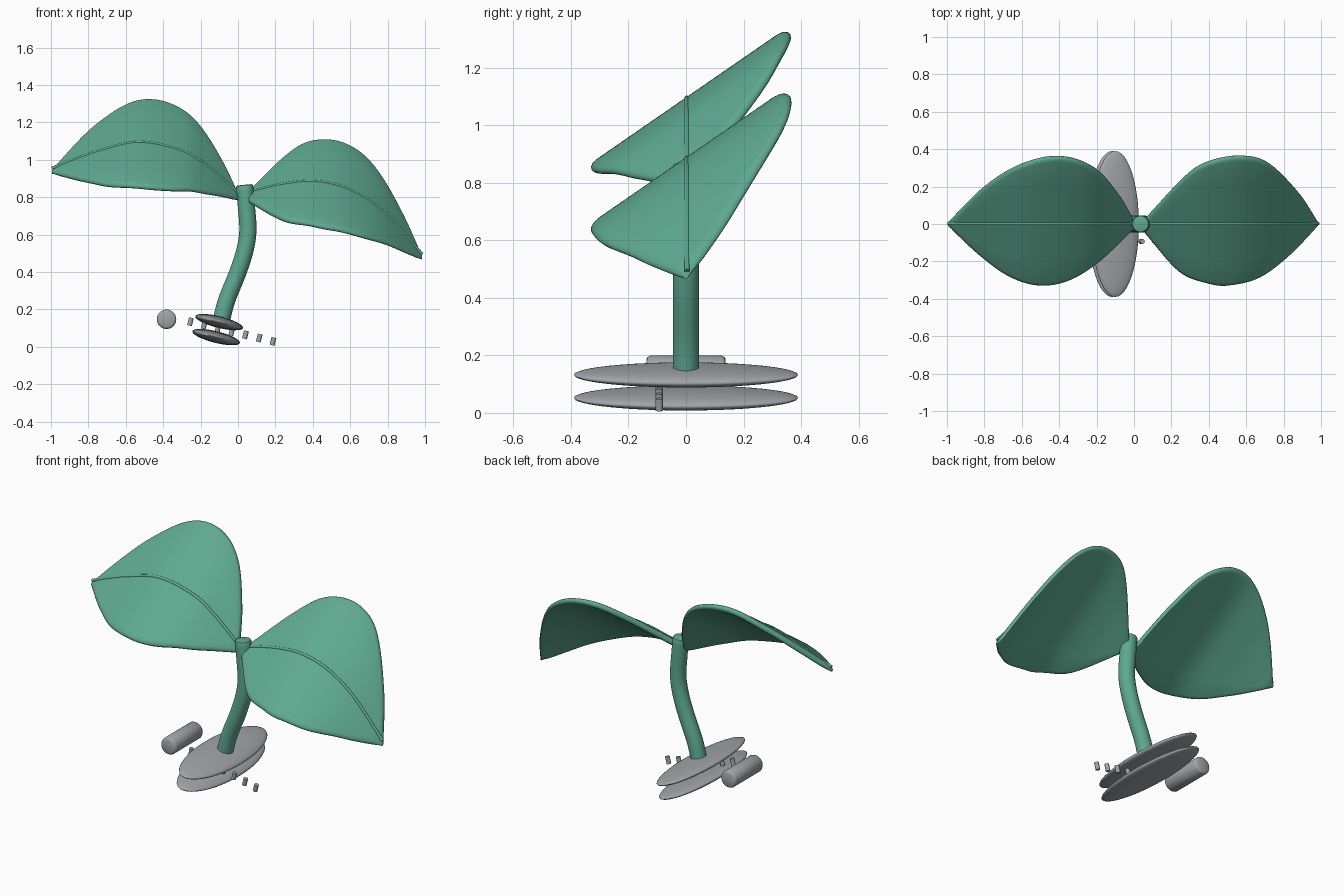
import bpy, bmesh, math
from mathutils import Matrix, Vector

if "Cube" in bpy.data.objects:
    bpy.data.objects.remove(bpy.data.objects["Cube"])


def material(name, col):
    m = bpy.data.materials.new(name)
    m.diffuse_color = (*col, 1)
    m.use_nodes = True
    m.node_tree.nodes["Principled BSDF"].inputs["Base Color"].default_value = m.diffuse_color
    return m


GREEN = material("leaf green", (0.112, 0.395, 0.28))
GREY = material("clip grey", (0.36, 0.37, 0.39))


def finish(bm, name, mat, angle=40):
    bmesh.ops.recalc_face_normals(bm, faces=bm.faces)
    me = bpy.data.meshes.new(name)
    bm.to_mesh(me)
    bm.free()
    ob = bpy.data.objects.new(name, me)
    bpy.context.collection.objects.link(ob)
    me.materials.append(mat)
    bpy.ops.object.select_all(action='DESELECT')
    ob.select_set(True)
    bpy.context.view_layer.objects.active = ob
    bpy.ops.object.shade_smooth_by_angle(angle=math.radians(angle))
    return ob


def curve_at(pts, x):
    """Smooth (cubic Hermite) interpolation through points sorted by x."""
    n = len(pts)
    x = min(max(x, pts[0][0]), pts[-1][0])
    i = max(k for k in range(n - 1) if pts[k][0] <= x)

    def slope(k):
        a, b = pts[max(k - 1, 0)], pts[min(k + 1, n - 1)]
        return (b[1] - a[1]) / (b[0] - a[0])
    (x0, y0), (x1, y1) = pts[i], pts[i + 1]
    w = x1 - x0
    t = (x - x0) / w
    return ((2*t**3 - 3*t**2 + 1) * y0 + (t**3 - 2*t**2 + t) * w * slope(i)
            + (3*t**2 - 2*t**3) * y1 + (t**3 - t**2) * w * slope(i + 1))


def loft(bm, rings):
    """Skin closed rings of points and cap both ends."""
    rows = [[bm.verts.new(p) for p in r] for r in rings]
    n = len(rows[0])
    for a, b in zip(rows, rows[1:]):
        for j in range(n):
            bm.faces.new((a[j], a[(j + 1) % n], b[(j + 1) % n], b[j]))
    bm.faces.new(rows[0])
    bm.faces.new(rows[-1])


def tube(name, path, radii, mat, sides):
    """Tube along a path in the xz plane."""
    bm = bmesh.new()
    rings = []
    for i, p in enumerate(path):
        d = (path[min(i + 1, len(path) - 1)] - path[max(i - 1, 0)]).normalized()
        u = Vector((d.z, 0, -d.x))
        rings.append([p + radii[i] * (u * math.cos(a) + Vector((0, math.sin(a), 0)))
                      for a in (2 * math.pi * k / sides for k in range(sides))])
    loft(bm, rings)
    return finish(bm, name, mat)


def leaf(side, rib, back, front):
    """Blade tilted up to the back, with rounded rim, plus a raised midrib."""
    x0, x1 = rib[0][0], rib[-1][0]
    xs = [x0 + (x1 - x0) * (1 - math.cos(math.pi * i / 48)) / 2 for i in range(49)]
    rings = []
    for x in xs:
        yb, yf = curve_at(back, x), curve_at(front, x)
        mid, half = (yb + yf) / 2, max((yb - yf) / 2, 0.008)
        h = min(0.018, 0.008 + half * 0.2)
        edge = min(half, 0.022)
        zc = curve_at(rib, x) - 0.025
        ring = []
        for s in (1, -1):                      # back rim, then front rim
            for k in range(7):
                a = math.pi * (k / 6 - 0.5) + (0 if s > 0 else math.pi)
                y = mid + s * (half - edge) + edge * math.cos(a)
                o = h * math.sin(a)
                ring.append((x, y - 0.5 * o, zc + 0.69 * y + 0.85 * o))
            for k in range(1, 6):              # flat top / underside
                y = mid + s * (half - edge) * (1 - k / 3)
                o = s * h
                ring.append((x, y - 0.5 * o, zc + 0.69 * y + 0.85 * o))
        rings.append(ring)
    bm = bmesh.new()
    loft(bm, rings)
    finish(bm, side + "_leaf", GREEN, 50)
    path = [Vector((x, 0.003, curve_at(rib, x) - 0.006)) for x in xs]
    tube(side + "_leaf_midrib", path, [0.009] * len(path), GREEN, 10)


leaf("left",
     [(-0.995, 0.96), (-0.87, 1.01), (-0.74, 1.055), (-0.53, 1.1), (-0.29, 1.05),
      (-0.15, 0.96), (0.0, 0.83)],
     [(-0.995, 0.008), (-0.8, 0.2), (-0.61, 0.318), (-0.4, 0.363), (-0.21, 0.3),
      (-0.08, 0.155), (0.0, 0.02)],
     [(-0.995, -0.008), (-0.83, -0.163), (-0.667, -0.28), (-0.505, -0.328),
      (-0.345, -0.3), (-0.185, -0.2), (0.0, -0.025)])
leaf("right",
     [(0.06, 0.835), (0.25, 0.878), (0.42, 0.89), (0.6, 0.845), (0.78, 0.725), (0.985, 0.5)],
     [(0.06, 0.03), (0.3, 0.28), (0.43, 0.345), (0.59, 0.364), (0.72, 0.325),
      (0.885, 0.16), (0.985, 0.008)],
     [(0.06, -0.05), (0.243, -0.255), (0.4, -0.318), (0.5, -0.328), (0.67, -0.286),
      (0.83, -0.168), (0.985, -0.008)])

# Curved stem with a softly rounded top
stem_line = [(0.14, -0.09), (0.25, -0.06), (0.4, 0.0), (0.52, 0.038), (0.62, 0.053),
             (0.75, 0.045), (0.866, 0.034)]
zs = [0.14 + 0.716 * i / 24 for i in range(25)] + [0.863, 0.866]
tube("stem", [Vector((curve_at(stem_line, z), 0, z)) for z in zs],
     [0.046] * 25 + [0.043, 0.036], GREEN, 28)

TILT = Matrix.Rotation(math.radians(14), 4, 'Y')

# Two flattened clip plates
for name, x, z in (("upper_clip_plate", -0.101, 0.132), ("lower_clip_plate", -0.117, 0.052)):
    bm = bmesh.new()
    bmesh.ops.create_uvsphere(bm, u_segments=48, v_segments=24, radius=1,
                              matrix=Matrix.Translation((x, 0, z)) @ TILT
                              @ Matrix.Diagonal((0.131, 0.39, 0.031, 1)))
    finish(bm, name, GREY, 60)

# Row of small pegs running through the clip
for i in range(7):
    bm = bmesh.new()
    bmesh.ops.create_cone(bm, cap_ends=True, segments=16, radius1=0.013, radius2=0.013,
                          depth=0.043, matrix=Matrix.Translation(
                              (-0.254 + 0.0735 * i, -0.093, 0.134 - 0.0175 * i)) @ TILT)
    finish(bm, "clip_peg_%d" % (i + 1), GREY)

# Hinge barrel beside the plates
bm = bmesh.new()
loft(bm, [[(-0.382 + r * math.cos(a), y, 0.147 + r * math.sin(a))
           for a in (2 * math.pi * k / 32 for k in range(32))]
          for y, r in ((-0.137, 0.04), (-0.133, 0.048), (-0.125, 0.052),
                       (0.125, 0.052), (0.133, 0.048), (0.137, 0.04))])
finish(bm, "hinge_barrel", GREY)
